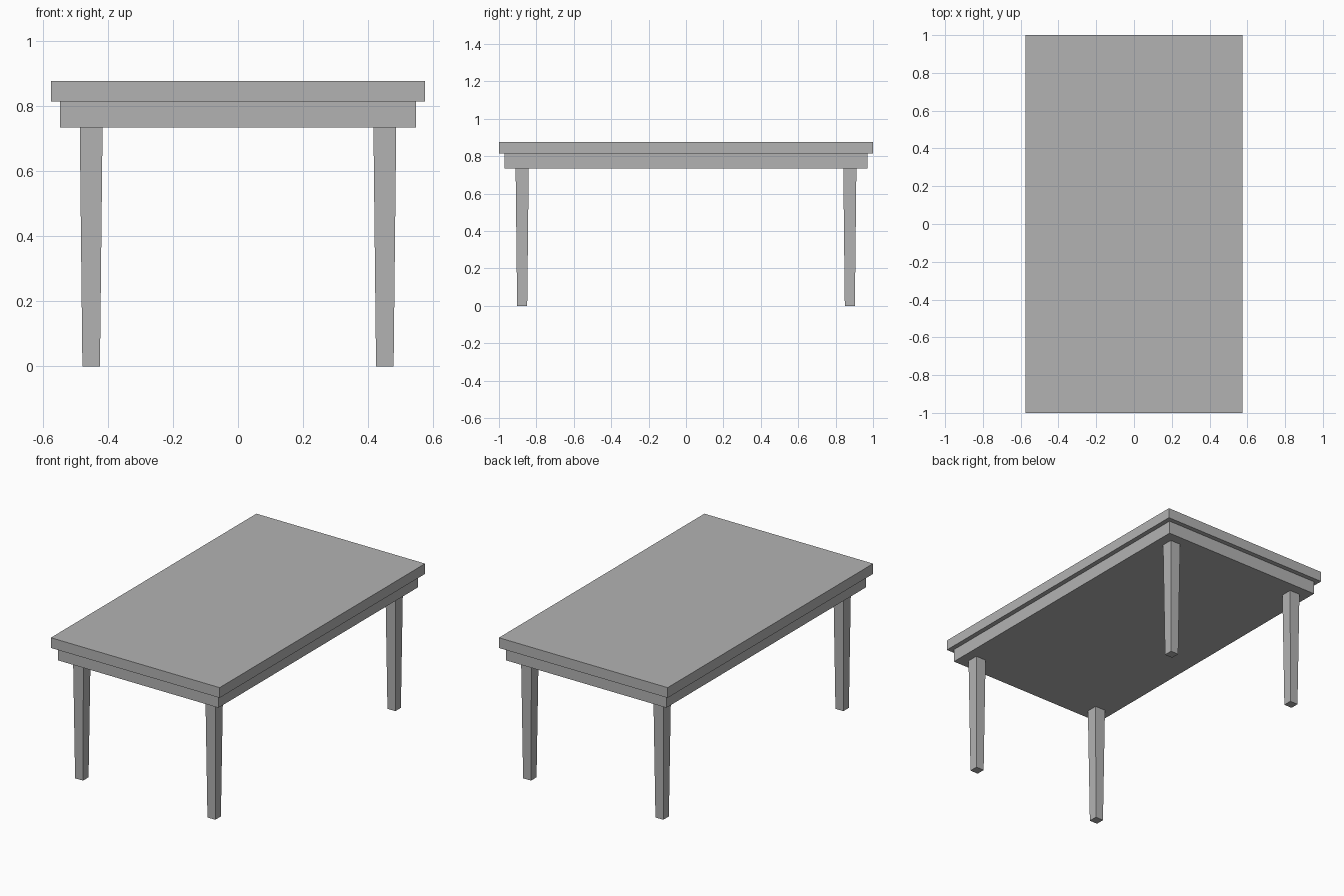
import bpy
import bmesh

cube = bpy.data.objects.get("Cube")
if cube:
    bpy.data.objects.remove(cube, do_unlink=True)

# Single grey material
grey = bpy.data.materials.new("plain_grey")
grey.use_nodes = True
colour = (0.45, 0.45, 0.45, 1)
grey.diffuse_color = colour
grey.node_tree.nodes["Principled BSDF"].inputs["Base Color"].default_value = colour


def block(name, x, y, half_x, half_y, z_low, z_high, taper=1.0):
    """Upright box whose lower end is scaled by taper."""
    bm = bmesh.new()
    bmesh.ops.create_cube(bm, size=2)
    for v in bm.verts:
        scale = taper if v.co.z < 0 else 1.0
        v.co.x = x + v.co.x * half_x * scale
        v.co.y = y + v.co.y * half_y * scale
        v.co.z = z_low if v.co.z < 0 else z_high
    mesh = bpy.data.meshes.new(name)
    bm.to_mesh(mesh)
    bm.free()
    mesh.materials.append(grey)
    obj = bpy.data.objects.new(name, mesh)
    bpy.context.collection.objects.link(obj)
    return obj


TOP, TOP_UNDERSIDE, APRON_UNDERSIDE = 0.877, 0.814, 0.734

# Table top and the solid apron below it
block("table_top", 0, 0, 0.575, 1.0, TOP_UNDERSIDE, TOP)
block("apron", 0, 0, 0.546, 0.971, APRON_UNDERSIDE, TOP_UNDERSIDE)

# Four tapered legs
for side, sx in (("left", 1), ("right", -1)):
    for end, sy in (("front", -1), ("back", 1)):
        block(f"{end}_{side}_leg", sx * 0.451, sy * 0.876, 0.035, 0.035,
              0, APRON_UNDERSIDE, taper=0.77)
